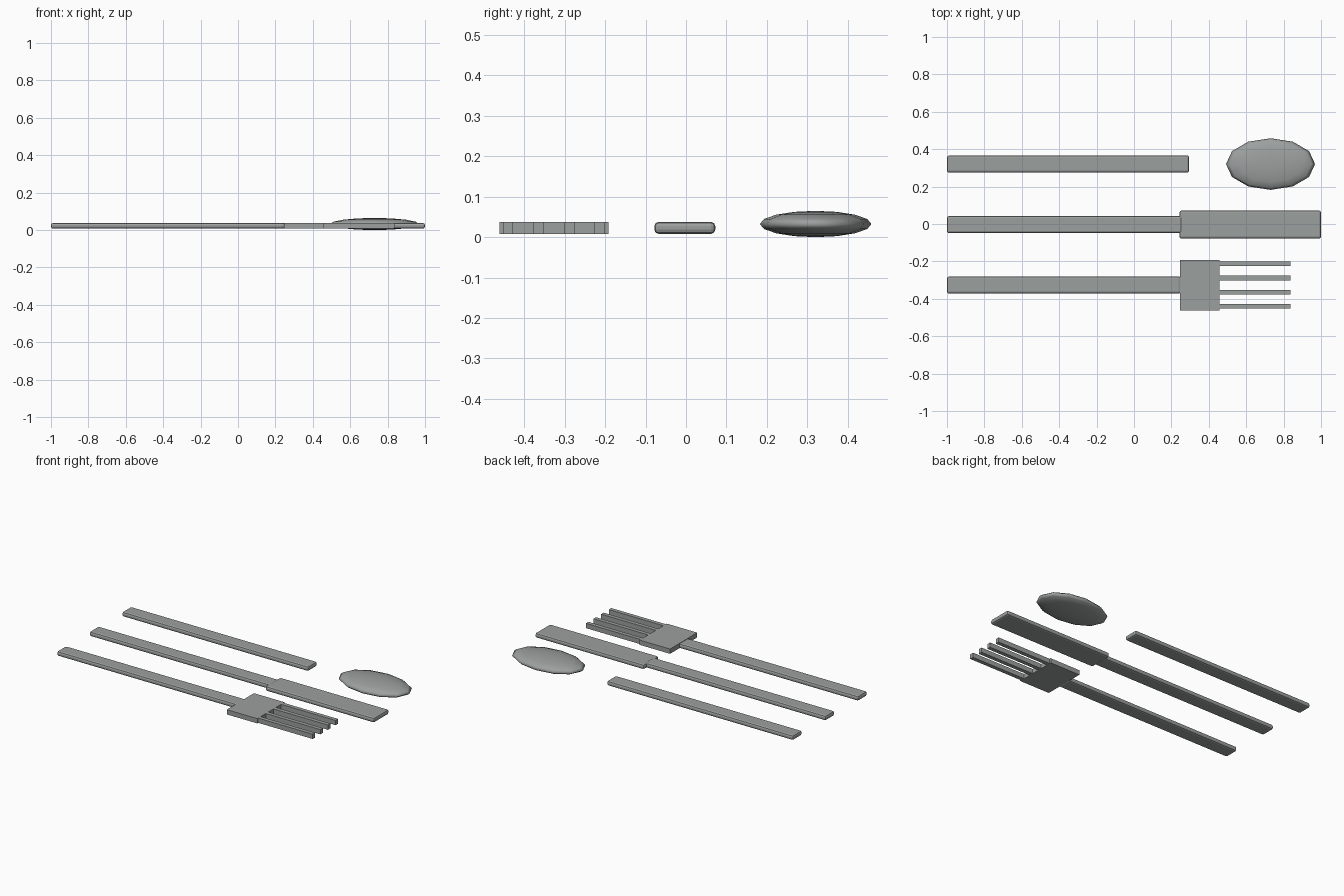
import bpy

if "Cube" in bpy.data.objects:
    bpy.data.objects.remove(bpy.data.objects["Cube"])

steel = bpy.data.materials.new("brushed_steel")
steel.diffuse_color = (0.33, 0.35, 0.345, 1)
steel.use_nodes = True
steel.node_tree.nodes["Principled BSDF"].inputs["Base Color"].default_value = steel.diffuse_color
Z0, Z1 = 0.008, 0.038          # underside and top of the flat parts


def bar(name, x0, x1, y, width, bevel=0.0):
    """Flat bar along x, optionally with rounded edges."""
    bpy.ops.mesh.primitive_cube_add(size=1, location=((x0 + x1) / 2, y, (Z0 + Z1) / 2))
    ob = bpy.context.object
    ob.name = name
    ob.scale = (x1 - x0, width, Z1 - Z0)
    bpy.ops.object.transform_apply(location=False, rotation=False, scale=True)
    ob.data.materials.append(steel)
    if bevel:
        mod = ob.modifiers.new("rounded_edges", 'BEVEL')
        mod.width = bevel
        mod.segments = 2
    return ob


FORK_Y, KNIFE_Y, SPOON_Y = -0.3265, -0.003, 0.3205

# fork: handle, flat head, four tines
bar("fork_handle", -1.0, 0.25, FORK_Y, 0.092, 0.011)
bar("fork_head", 0.245, 0.457, FORK_Y, 0.27)
for i in range(4):
    bar(f"fork_tine_{i + 1}", 0.457, 0.836, FORK_Y + (i - 1.5) * 0.0755, 0.025)

# knife: handle and wider blade
bar("knife_handle", -1.0, 0.26, KNIFE_Y, 0.092, 0.011)
bar("knife_blade", 0.243, 1.0, KNIFE_Y, 0.151, 0.011)

# spoon: handle and separate flattened bowl
bar("spoon_handle", -1.0, 0.295, SPOON_Y, 0.092, 0.011)
bpy.ops.mesh.primitive_uv_sphere_add(segments=12, ring_count=8, radius=1,
                                     location=(0.73, SPOON_Y, 0.0325))
bowl = bpy.context.object
bowl.name = "spoon_bowl"
bowl.scale = (0.238, 0.138, 0.0325)
bpy.ops.object.transform_apply(location=False, rotation=False, scale=True)
bowl.data.materials.append(steel)
bpy.ops.object.shade_smooth()
